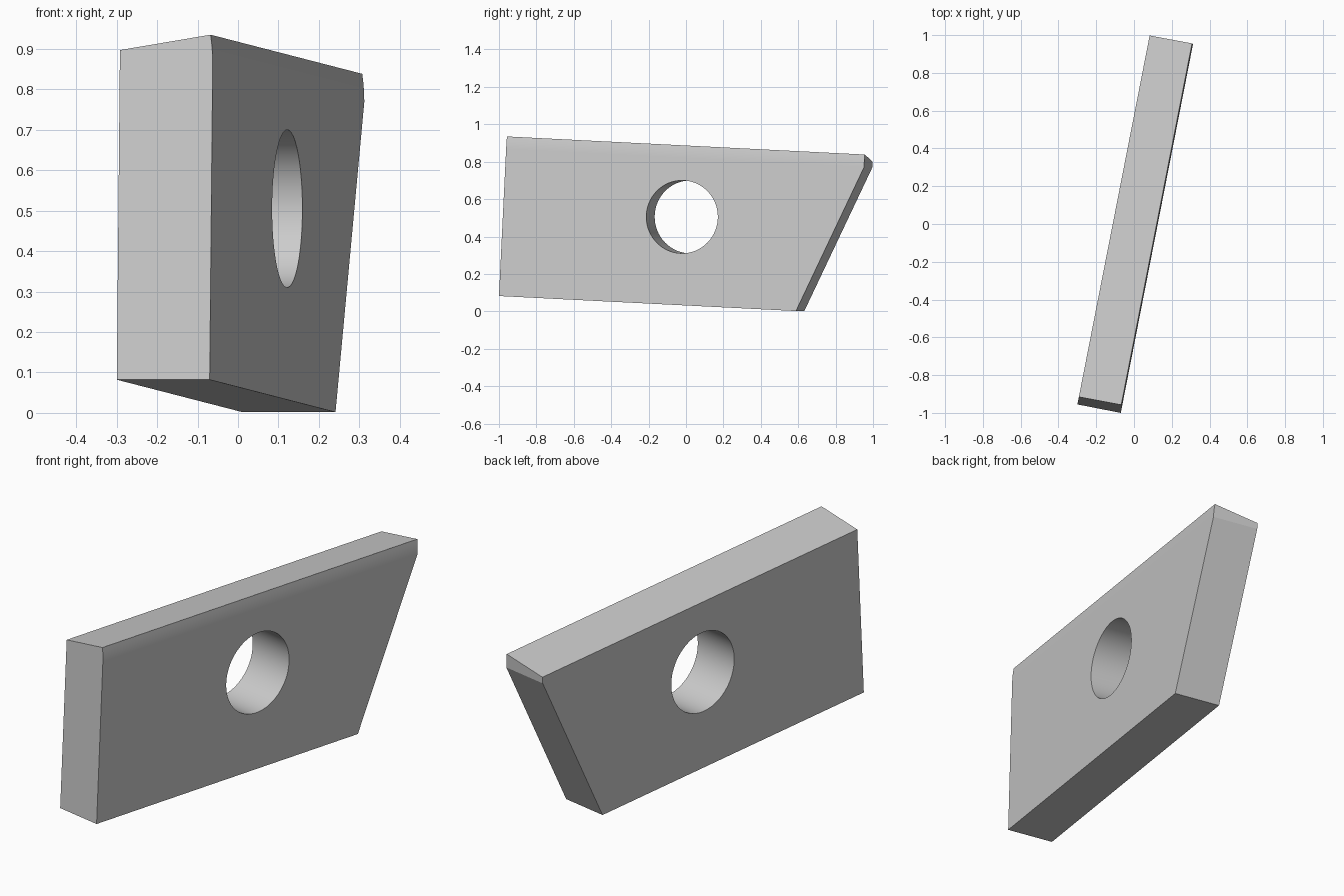
import bpy, bmesh, math
from mathutils import Vector

cube = bpy.data.objects.get("Cube")
if cube:
    bpy.data.objects.remove(cube, do_unlink=True)

# Axes of the tilted plate: along its length, through its thickness, up its face
ALONG = Vector((0.192, 0.98, -0.0495)).normalized()
THROUGH = Vector((-0.981, 0.192, 0)).normalized()
UP = ALONG.cross(THROUGH).normalized()
CORNER = Vector((-0.07, -1.0, 0.082))
THICK, NOSE = 0.234, 0.785


def place(d, s, t):
    return CORNER + THROUGH * d + ALONG * s + UP * t


def back_end(t):
    return 1.62 + 0.332 * min(t / NOSE, 1)


def make_object(name, bm):
    bmesh.ops.recalc_face_normals(bm, faces=bm.faces)
    mesh = bpy.data.meshes.new(name)
    bm.to_mesh(mesh)
    bm.free()
    obj = bpy.data.objects.new(name, mesh)
    bpy.context.collection.objects.link(obj)
    return obj


grey = bpy.data.materials.new("light grey")
grey.use_nodes = True
grey.diffuse_color = (0.6, 0.6, 0.6, 1)
grey.node_tree.nodes["Principled BSDF"].inputs["Base Color"].default_value = (0.6, 0.6, 0.6, 1)

# Plate: cross-section with a softly curved top edge, raked back end with a short nose
section = [(0, 0), (0, NOSE), (0.001, 0.81), (0.003, 0.833), (0.006, 0.854),
           (THICK, 0.816), (THICK, NOSE), (THICK, 0)]
bm = bmesh.new()
front = [bm.verts.new(place(d, 0, t)) for d, t in section]
back = [bm.verts.new(place(d, back_end(t), t)) for d, t in section]
n = len(section)
for i in range(n):
    j = (i + 1) % n
    bm.faces.new((front[i], front[j], back[j], back[i]))
bm.faces.new(front)
bm.faces.new((back[0], back[1], back[-2], back[-1]))
bm.faces.new(back[1:-1])
plate = make_object("plate", bm)
plate.data.materials.append(grey)

# Round hole through the thickness
bm = bmesh.new()
bmesh.ops.create_cone(bm, cap_ends=True, segments=64, radius1=0.195, radius2=0.195, depth=1)
cutter = make_object("hole_cutter", bm)
cutter.hide_render = True
cutter.rotation_euler = THROUGH.to_track_quat('Z', 'Y').to_euler()
cutter.location = Vector((0.116, -0.02, 0.505)) + THROUGH * THICK / 2

bpy.ops.object.select_all(action='DESELECT')
plate.select_set(True)
bpy.context.view_layer.objects.active = plate
hole = plate.modifiers.new("hole", 'BOOLEAN')
hole.operation = 'DIFFERENCE'
hole.solver = 'EXACT'
hole.object = cutter
bpy.ops.object.modifier_apply(modifier=hole.name)
bpy.data.objects.remove(cutter, do_unlink=True)

# Smooth hole wall and curved top edge, crisp corners
bpy.ops.object.shade_smooth_by_angle(angle=math.radians(20))
weighted = plate.modifiers.new("weighted_normals", 'WEIGHTED_NORMAL')
weighted.keep_sharp = True
